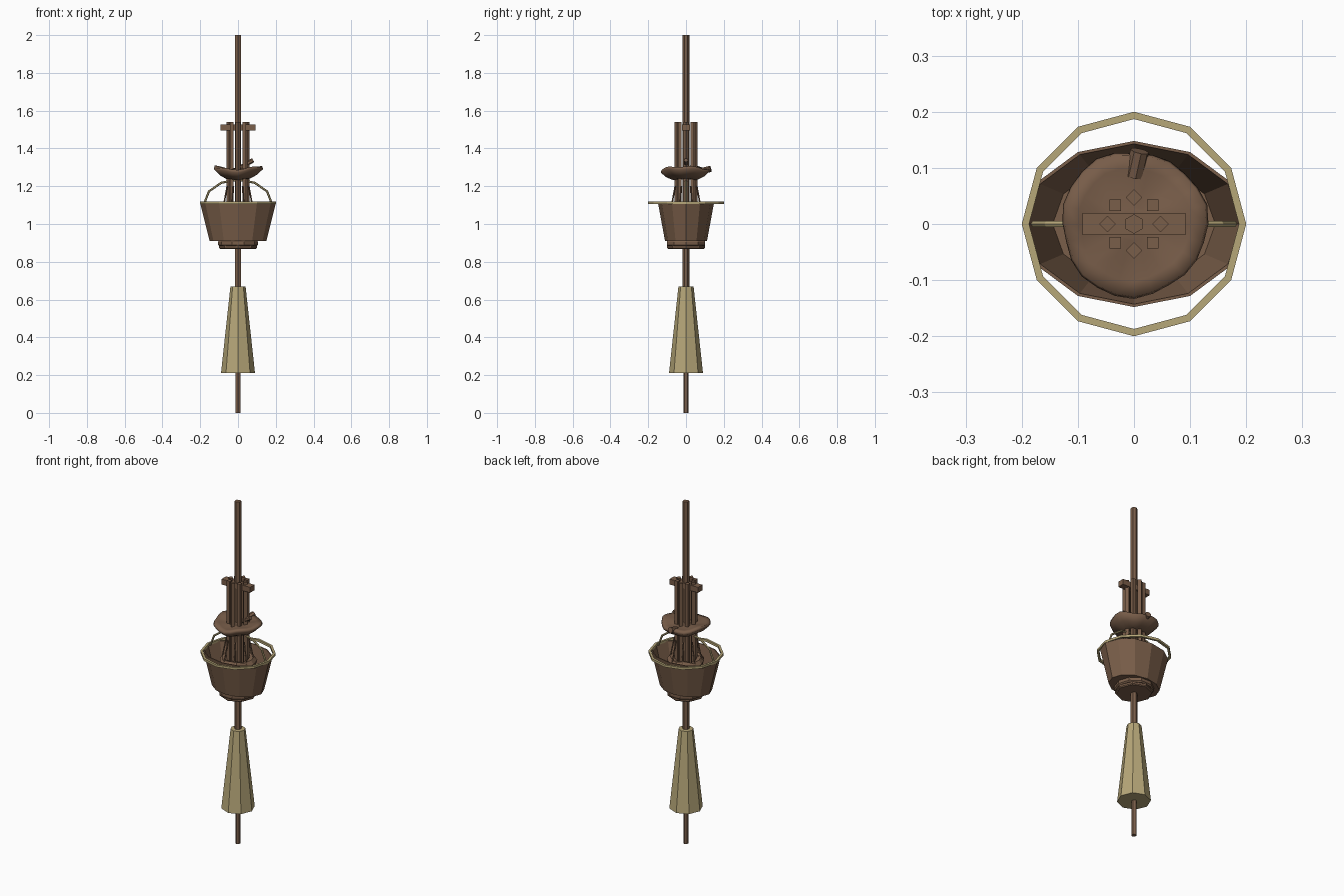
import bpy, bmesh, math
from mathutils import Vector

cube = bpy.data.objects.get("Cube")
if cube:
    bpy.data.objects.remove(cube, do_unlink=True)


def material(name, rgb):
    m = bpy.data.materials.new(name)
    m.use_nodes = True
    m.diffuse_color = (*rgb, 1)
    m.node_tree.nodes["Principled BSDF"].inputs["Base Color"].default_value = (*rgb, 1)
    return m


wood = material("brown wood", (0.195, 0.113, 0.068))
cloth = material("brown cloth", (0.185, 0.108, 0.066))
cream = material("cream", (0.47, 0.385, 0.19))


def finish(name, bm, mat, smooth=False):
    bmesh.ops.recalc_face_normals(bm, faces=bm.faces)
    mesh = bpy.data.meshes.new(name)
    bm.to_mesh(mesh)
    bm.free()
    mesh.materials.append(mat)
    for p in mesh.polygons:
        p.use_smooth = smooth
    ob = bpy.data.objects.new(name, mesh)
    bpy.context.collection.objects.link(ob)
    return ob


def lathe(name, profile, sides, mat, sy=1.0, turn=0.0, closed=False, caps=True, warp=None, smooth=False):
    """Rings of (radius, z) joined by quads; sy flattens in y."""
    bm = bmesh.new()
    rings = []
    for r, z in profile:
        ring = []
        for i in range(sides):
            a = turn + math.tau * i / sides
            rr, zz = warp(a, r, z) if warp else (r, z)
            ring.append(bm.verts.new((rr * math.cos(a), rr * sy * math.sin(a), zz)))
        rings.append(ring)
    pairs = list(zip(rings, rings[1:])) + ([(rings[-1], rings[0])] if closed else [])
    for a, b in pairs:
        for i in range(sides):
            j = (i + 1) % sides
            bm.faces.new((a[i], a[j], b[j], b[i]))
    if caps and not closed:
        bm.faces.new(rings[0])
        bm.faces.new(rings[-1])
    return finish(name, bm, mat, smooth)


def rod(name, p, q, r, sides, mat, turn=0.0):
    """Straight prism from p to q."""
    p, q = Vector(p), Vector(q)
    ob = lathe(name, [(r, 0), (r, (q - p).length)], sides, mat, turn=turn)
    ob.rotation_mode = 'QUATERNION'
    ob.rotation_quaternion = Vector((0, 0, 1)).rotation_difference(q - p)
    ob.location = p
    return ob


def box(name, centre, size, mat):
    bm = bmesh.new()
    bmesh.ops.create_cube(bm, size=1)
    for v in bm.verts:
        v.co = Vector(a * b + c for a, b, c in zip(v.co, size, centre))
    return finish(name, bm, mat)


# Central mast and tapered lower sleeve
lathe("mast", [(0.0145, 0), (0.0145, 0.4), (0.0175, 0.6), (0.0175, 2)], 6, wood, turn=math.pi / 2)
lathe("tapered_sleeve", [(0.09, 0.21), (0.04, 0.67)], 8, cream)

# Oval open tub with a floor
lathe("tub", [(0.02, 0.91), (0.15, 0.91), (0.2, 1.11), (0.193, 1.11), (0.145, 0.918), (0.02, 0.918)],
      12, wood, sy=0.74, closed=True)
lathe("rim_hoop", [(0.187, 1.105), (0.2, 1.105), (0.2, 1.118), (0.187, 1.118)], 12, cream, closed=True)

# Stepped collar under the tub
lathe("collar_upper", [(0.1, 0.883), (0.107, 0.89), (0.107, 0.905), (0.1, 0.915)], 10, wood)
lathe("collar_lower", [(0.095, 0.868), (0.1, 0.873), (0.1, 0.89)], 8, wood)

# Arched handle over the tub
path = [Vector((0.178 * math.cos(math.pi * i / 6), 0, 1.11 + 0.125 * math.sin(math.pi * i / 6)))
        for i in range(7)]
bm = bmesh.new()
rings = []
for i, c in enumerate(path):
    a = math.pi * i / 6
    n = Vector((math.cos(a), 0, math.sin(a)))
    rings.append([bm.verts.new(c + n * 0.006 * math.cos(t) + Vector((0, 0.006 * math.sin(t), 0)))
                  for t in (k * math.tau / 6 for k in range(6))])
for a, b in zip(rings, rings[1:]):
    for i in range(6):
        bm.faces.new((a[i], a[(i + 1) % 6], b[(i + 1) % 6], b[i]))
bm.faces.new(rings[0])
bm.faces.new(rings[-1])
finish("handle", bm, cream)

# Ring of upright posts with a crossbar
for k in range(8):
    a = k * math.pi / 4
    x, y = 0.047 * math.cos(a), 0.047 * math.sin(a)
    rod(f"post_{k + 1}", (x, y, 0.915), (x, y, 1.54), 0.0145, 4, wood, turn=a)
box("crossbar", (0, 0, 1.511), (0.184, 0.04, 0.032), wood)

# Lumpy bundle and slanting stays at the foot of the posts
lathe("foot_bundle", [(0.06, 1.04), (0.092, 1.045), (0.1, 1.07), (0.085, 1.092), (0.06, 1.085)], 12, wood,
      closed=True, warp=lambda a, r, z: (r * (1 + 0.06 * math.sin(5 * a)), z + 0.006 * math.sin(4 * a)))
for k in range(8):
    a = (k + 0.5) * math.pi / 4
    c, s = math.cos(a), math.sin(a)
    rod(f"stay_{k + 1}", (0.088 * c, 0.088 * s, 1.07), (0.062 * c, 0.062 * s, 1.2), 0.004, 4, wood)


# Gathered cloth slung around the posts
def ripple(a, r, z):
    w = r / 0.13
    return (r * (1 + 0.025 * math.sin(3 * a + 1) + 0.015 * math.sin(7 * a)),
            z + w * (0.008 * math.sin(2 * a + 2) + 0.005 * math.sin(5 * a)))


lathe("cloth_bundle", [(0.03, 1.238), (0.065, 1.238), (0.1, 1.256), (0.13, 1.284), (0.126, 1.298),
                       (0.1, 1.296), (0.065, 1.29), (0.03, 1.295)],
      24, cloth, warp=ripple, smooth=True)
rod("cloth_fold", (0.015, 0.0, 1.3), (0.08, 0.0, 1.338), 0.012, 6, cloth)
rod("cloth_tail", (0.0, 0.085, 1.28), (0.01, 0.13, 1.292), 0.017, 8, cloth)
